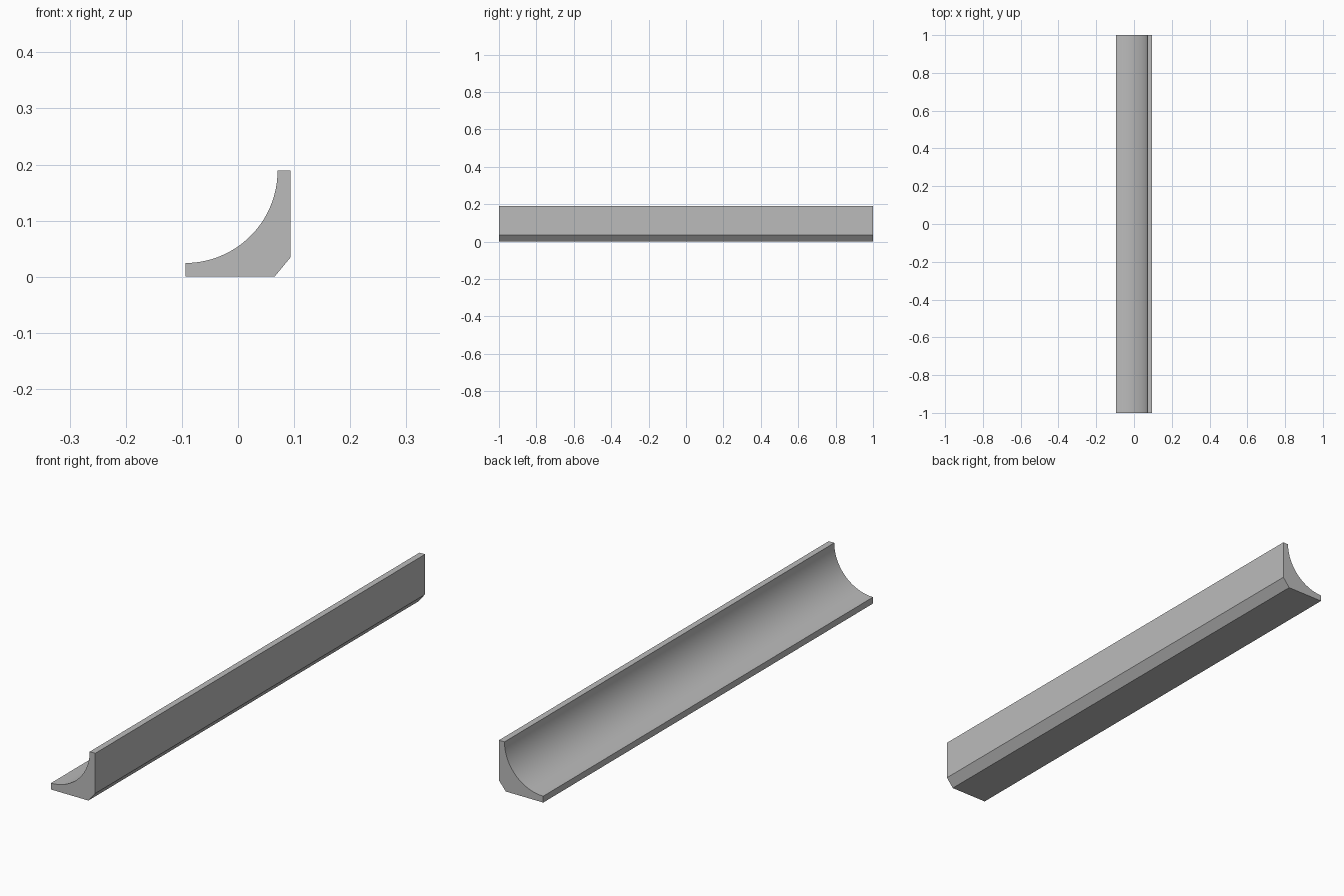
import bpy, bmesh, math

cube = bpy.data.objects.get("Cube")
if cube:
    bpy.data.objects.remove(cube, do_unlink=True)

HALF_W, HEIGHT, LENGTH = 0.094, 0.189, 2.0
RADIUS, SEGMENTS = 0.1645, 48

# Grey material
grey = bpy.data.materials.new("plain grey")
grey.use_nodes = True
colour = (0.5, 0.5, 0.5, 1)
grey.diffuse_color = colour
grey.node_tree.nodes["Principled BSDF"].inputs["Base Color"].default_value = colour

# Cross-section: flat base, chamfered corner, tall back, then the hollow cove
profile = [(-HALF_W, 0), (0.065, 0), (HALF_W, 0.035), (HALF_W, HEIGHT)]
for i in range(SEGMENTS + 1):
    a = math.pi / 2 * i / SEGMENTS
    profile.append((-HALF_W + RADIUS * math.cos(a), HEIGHT - RADIUS * math.sin(a)))

# Extrude the section along the length
bm = bmesh.new()
end = bm.faces.new([bm.verts.new((x, -LENGTH / 2, z)) for x, z in profile])
out = bmesh.ops.extrude_face_region(bm, geom=[end], use_keep_orig=True)
moved = [v for v in out["geom"] if isinstance(v, bmesh.types.BMVert)]
bmesh.ops.translate(bm, verts=moved, vec=(0, LENGTH, 0))
bmesh.ops.recalc_face_normals(bm, faces=bm.faces)
mesh = bpy.data.meshes.new("cove_moulding")
bm.to_mesh(mesh)
bm.free()
mesh.materials.append(grey)

moulding = bpy.data.objects.new("cove_moulding", mesh)
bpy.context.collection.objects.link(moulding)

# Smooth cove, crisp edges
bpy.context.view_layer.objects.active = moulding
moulding.select_set(True)
bpy.ops.object.shade_smooth_by_angle(angle=math.radians(30))
